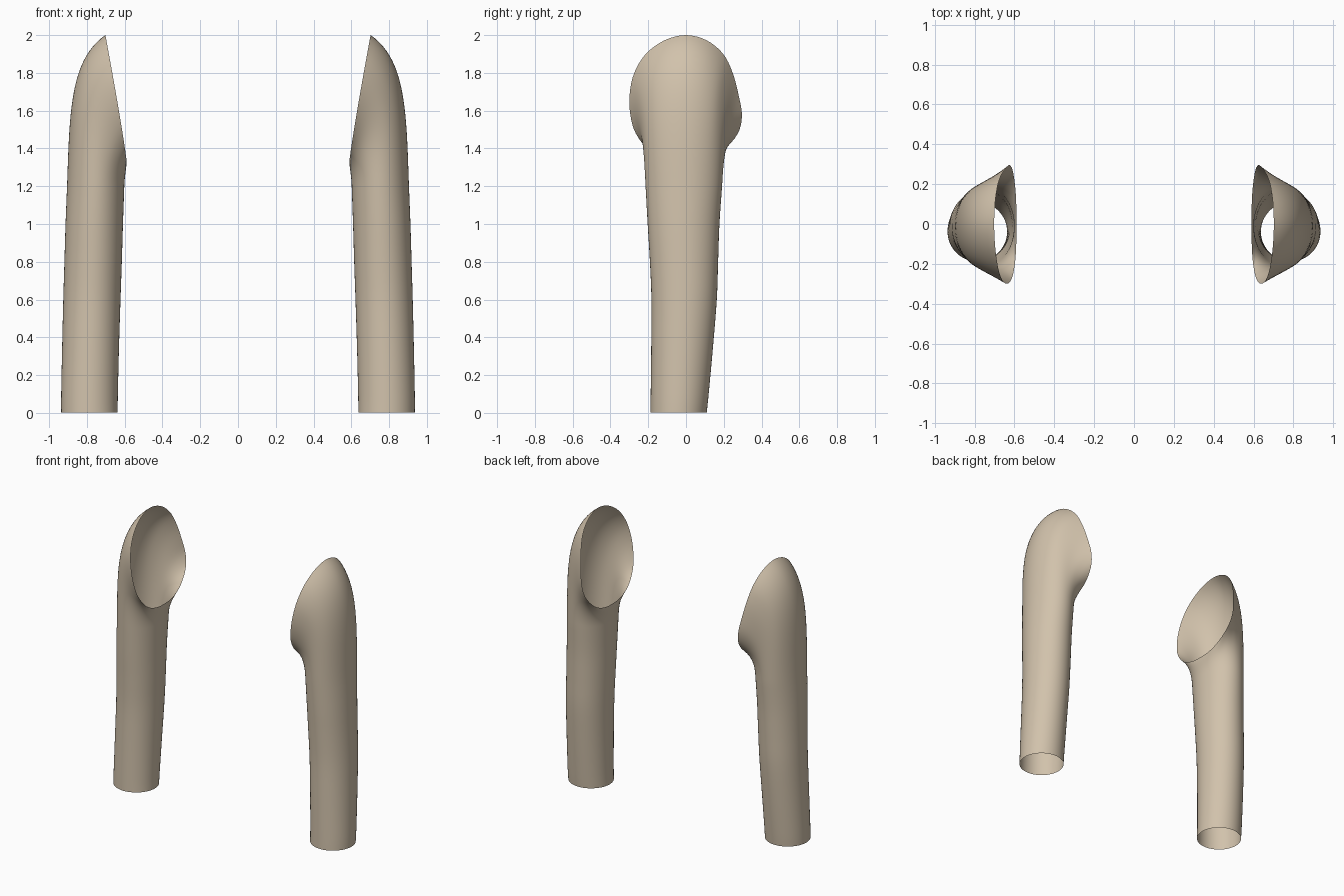
import bpy, math
from mathutils import Vector

if "Cube" in bpy.data.objects:
    bpy.data.objects.remove(bpy.data.objects["Cube"])

N = 72          # columns around each sleeve
FLARE_ROWS = 22

fabric = bpy.data.materials.new("warm beige")
fabric.diffuse_color = (0.64, 0.54, 0.41, 1)
fabric.use_nodes = True
fabric.node_tree.nodes["Principled BSDF"].inputs["Base Color"].default_value = fabric.diffuse_color

# tube sections: z, inner x, outer x, front y, back y
TUBE = [(0.003, .637, .936, -.188, .110), (0.1, .636, .936, -.187, .120),
        (0.35, .630, .931, -.184, .143), (0.6, .622, .925, -.183, .163),
        (0.8, .615, .919, -.191, .170), (1.0, .609, .913, -.203, .177),
        (1.2, .602, .905, -.214, .191)]

# slanted opening: y, z, from the top down the back and up the front
RIM = [(0, 2), (.11, 1.972), (.197, 1.9), (.247, 1.8), (.279, 1.68),
       (.296, 1.57), (.272, 1.475), (.195, 1.39), (.1, 1.345), (0, 1.335),
       (-.1, 1.345), (-.195, 1.39), (-.266, 1.48), (-.295, 1.58),
       (-.298, 1.69), (-.274, 1.8), (-.213, 1.9), (-.115, 1.972)]


def catmull(a, b, c, d, t):
    a, b, c, d = map(Vector, (a, b, c, d))
    return 0.5 * (2*b + (c - a)*t + (2*a - 5*b + 4*c - d)*t*t + (3*b - a - 3*c + d)*t**3)


def rim_point(j):
    s = j / N * len(RIM)
    i = int(s)
    y, z = catmull(*[RIM[(i + k) % len(RIM)] for k in (-1, 0, 1, 2)], s - i)
    u = max(0, (z - 1.335) / 0.665)
    return Vector((.59 + .112 * u**1.1, y, z))


def ring(sec):
    z, xi, xo, yf, yb = sec
    out = []
    for j in range(N):
        a = 2 * math.pi * j / N
        out.append(Vector(((xi + xo)/2 + (xo - xi)/2*math.cos(a),
                           (yf + yb)/2 + (yb - yf)/2*math.sin(a), z)))
    return out


def sleeve_rows():
    rows = []
    # tube from hem to elbow
    last = len(TUBE) - 1
    for i in range(last):
        quad = [TUBE[min(max(i + k, 0), last)] for k in (-1, 0, 1, 2)]
        rows += [ring(catmull(*quad, t / 4)) for t in range(4)]
    base = ring(TUBE[-1])
    # flare: each column bends from the tube to the slanted rim
    curves = []
    for j, b in enumerate(base):
        a = 2 * math.pi * j / N
        c = (1 + math.cos(a)) / 2
        r = rim_point(j)
        h = (r.z - b.z) * 0.48
        p1 = b + Vector((-.035 * h, .05 * math.sin(a) * h, h))
        p2 = r + Vector((.19 * c, -.07 * math.sin(a), -.04 - .09 * c))
        curves.append((b, p1, p2, r))
    for k in range(FLARE_ROWS + 1):
        t = k / FLARE_ROWS
        s = 1 - t
        rows.append([s**3*b + 3*s*s*t*p + 3*s*t*t*q + t**3*r for b, p, q, r in curves])
    return rows


def build(name, side):
    rows = sleeve_rows()
    verts = [(side * p.x, p.y, p.z) for row in rows for p in row]
    faces = []
    for i in range(len(rows) - 1):
        for j in range(N):
            k = (j + 1) % N
            f = (i*N + j, i*N + k, (i+1)*N + k, (i+1)*N + j)
            faces.append(f if side > 0 else f[::-1])
    me = bpy.data.meshes.new(name)
    me.from_pydata(verts, [], faces)
    me.materials.append(fabric)
    me.polygons.foreach_set("use_smooth", [True] * len(faces))
    ob = bpy.data.objects.new(name, me)
    bpy.context.collection.objects.link(ob)


build("right_sleeve", 1)
build("left_sleeve", -1)
